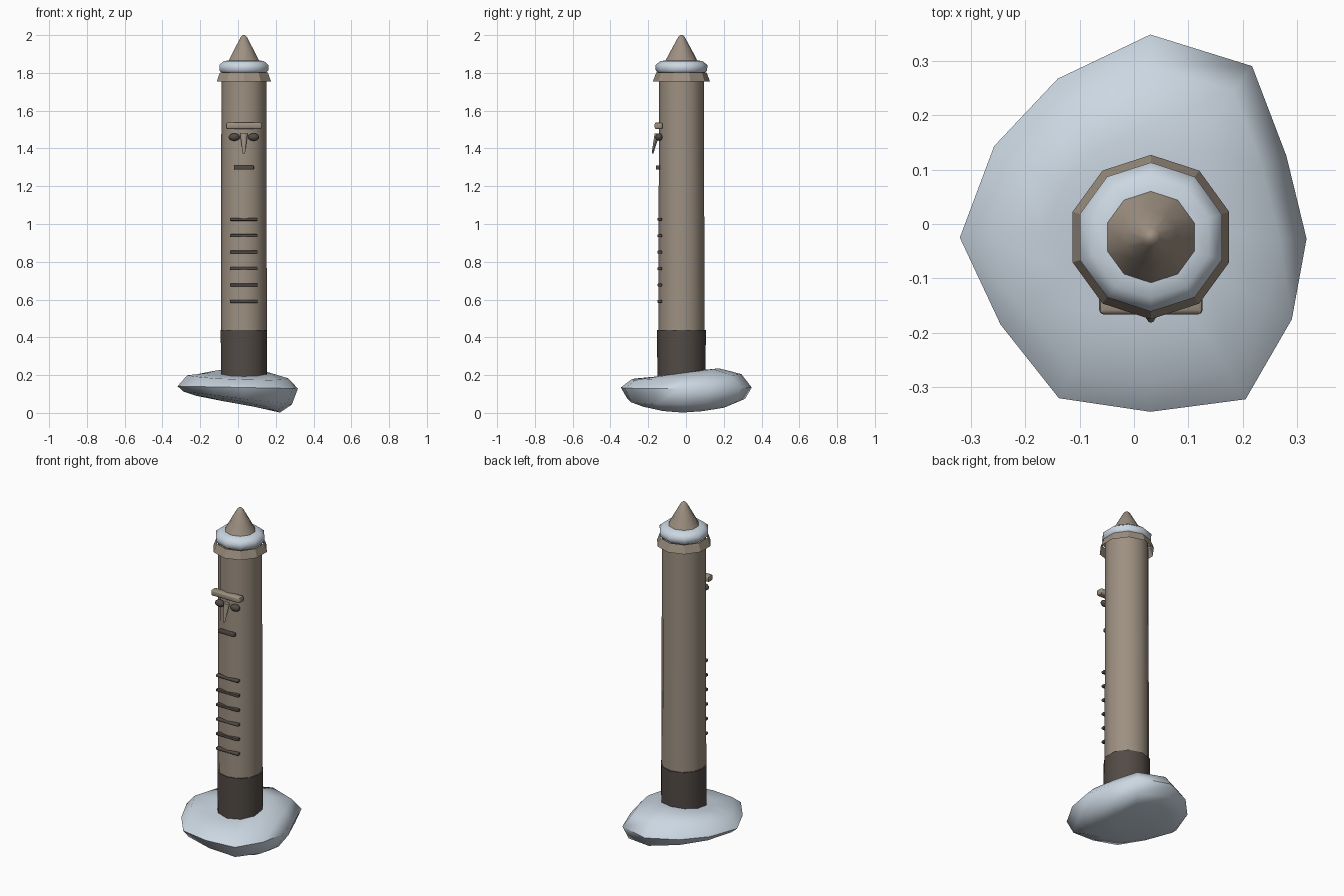
import bpy, bmesh, math
from mathutils import Vector

if "Cube" in bpy.data.objects:
    bpy.data.objects.remove(bpy.data.objects["Cube"], do_unlink=True)

CX, CY = 0.031, -0.024   # axis of the column


def material(name, rgb):
    m = bpy.data.materials.new(name)
    m.use_nodes = True
    m.diffuse_color = (*rgb, 1)
    m.node_tree.nodes["Principled BSDF"].inputs["Base Color"].default_value = (*rgb, 1)
    return m


WOOD = material("weathered wood", (0.34, 0.28, 0.22))
DARK = material("dark wood", (0.085, 0.07, 0.06))
SNOW = material("snow", (0.60, 0.68, 0.76))


def finish(bm, name, mat, angle=45, flip=False):
    bmesh.ops.recalc_face_normals(bm, faces=bm.faces)
    if flip:
        bmesh.ops.reverse_faces(bm, faces=bm.faces)
    mesh = bpy.data.meshes.new(name)
    bm.to_mesh(mesh)
    bm.free()
    mesh.materials.append(mat)
    ob = bpy.data.objects.new(name, mesh)
    bpy.context.collection.objects.link(ob)
    if angle:
        bpy.ops.object.select_all(action='DESELECT')
        ob.select_set(True)
        bpy.context.view_layer.objects.active = ob
        bpy.ops.object.shade_smooth_by_angle(angle=math.radians(angle))
    return ob


def loft(bm, rings, caps=True):
    """Skin a stack of point rings."""
    loops = [[bm.verts.new(p) for p in ring] for ring in rings]
    n = len(loops[0])
    for a, b in zip(loops, loops[1:]):
        for i in range(n):
            j = (i + 1) % n
            bm.faces.new((a[i], a[j], b[j], b[i]))
    if caps:
        bm.faces.new(loops[0][::-1])
        bm.faces.new(loops[-1])


def lathe(name, mat, profile, sides=10, caps=True, angle=45, flip=False):
    bm = bmesh.new()
    turn = [2 * math.pi * i / sides - math.pi / 2 for i in range(sides)]
    loft(bm, [[(CX + r * math.cos(t), CY + r * math.sin(t), z) for t in turn]
              for r, z in profile], caps)
    return finish(bm, name, mat, angle, flip)


def bar(name, mat, centre, size, bevel):
    bm = bmesh.new()
    bmesh.ops.create_cube(bm, size=1)
    for v in bm.verts:
        v.co = Vector(a * s + c for a, s, c in zip(v.co, size, centre))
    bmesh.ops.bevel(bm, geom=bm.edges[:], offset=bevel, segments=2,
                    profile=0.5, affect='EDGES')
    return finish(bm, name, mat)


# Snow mound: uneven outline scaled into rings with tilted top and underside
OUTLINE = [(0.03, -0.345), (0.205, -0.322), (0.29, -0.175), (0.317, -0.027),
           (0.28, 0.125), (0.217, 0.29), (0.03, 0.348), (-0.14, 0.267),
           (-0.257, 0.143), (-0.32, -0.025), (-0.245, -0.185), (-0.138, -0.32)]


def mound_ring(scale, height):
    return [(x * scale, y * scale, height(x * scale, y * scale)) for x, y in OUTLINE]


bm = bmesh.new()
loft(bm, [
    mound_ring(0.3, lambda x, y: 0.048 - 0.18 * x),
    mound_ring(0.7, lambda x, y: 0.046 - 0.2 * x + 0.3 * y * y),
    mound_ring(0.9, lambda x, y: 0.078 - 0.12 * x),
    mound_ring(1.0, lambda x, y: 0.135 - 0.02 * x),
    mound_ring(0.84, lambda x, y: 0.192 + 0.05 * y - 0.03 * x),
    mound_ring(0.5, lambda x, y: 0.213 + 0.13 * y),
    mound_ring(0.2, lambda x, y: 0.215 + 0.15 * y),
])
finish(bm, "snow_mound", SNOW, 60)

# Column with dark foot
lathe("column_foot", DARK, [(0.127, 0.07), (0.129, 0.44)])
lathe("column", WOOD, [(0.122, 0.4), (0.119, 1.79)], 12)

# Hat: thin open brim, snow band and pointed tip
lathe("hat_brim", WOOD, [(0.151, 1.755), (0.133, 1.803)], caps=False, angle=20, flip=True)
lathe("hat_snow", SNOW, [(0.118, 1.797), (0.136, 1.812), (0.137, 1.842),
                         (0.112, 1.862), (0.08, 1.867)], angle=60)
lathe("hat_tip", WOOD, [(0.09, 1.855), (0.05, 1.93), (0.017, 1.99), (0.006, 2.0)], angle=60)

# Face
bar("brow", WOOD, (CX, -0.145, 1.52), (0.19, 0.042, 0.034), 0.008)
bar("mouth", DARK, (CX, -0.148, 1.299), (0.105, 0.022, 0.022), 0.004)
for side, label in ((1, "left_eye"), (-1, "right_eye")):
    bm = bmesh.new()
    bmesh.ops.create_uvsphere(bm, u_segments=12, v_segments=8, radius=1)
    for v in bm.verts:
        v.co = Vector((CX + side * 0.051 + v.co.x * 0.03,
                       -0.143 + v.co.y * 0.02, 1.46 + v.co.z * 0.02))
    finish(bm, label, DARK, 60)

bm = bmesh.new()
loft(bm, [[(CX + r * math.cos(t), y + r * 0.7 * math.sin(t), z)
           for t in (2 * math.pi * i / 8 for i in range(8))]
          for r, y, z in ((0.006, -0.177, 1.372), (0.011, -0.169, 1.41),
                          (0.02, -0.152, 1.478))])
finish(bm, "nose", WOOD)

# Row of carved slats down the front
for i in range(6):
    bar(f"slat_{i + 1}", DARK, (CX, -0.139, 1.025 - i * 0.087), (0.147, 0.024, 0.016), 0.005)
